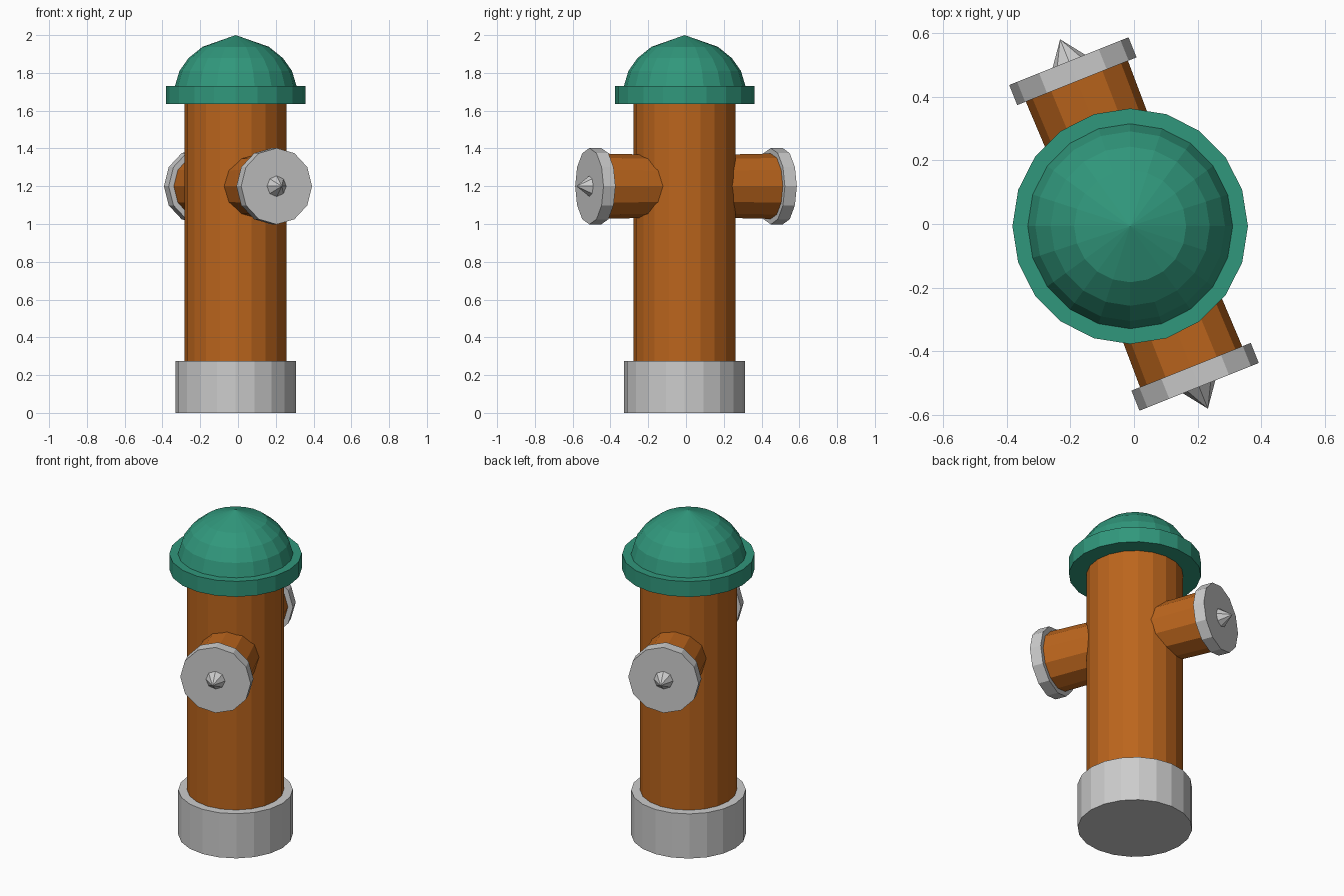
import bpy, bmesh, math
from mathutils import Matrix, Vector

if "Cube" in bpy.data.objects:
    bpy.data.objects.remove(bpy.data.objects["Cube"])


def material(name, color):
    m = bpy.data.materials.new(name)
    m.diffuse_color = color
    m.use_nodes = True
    m.node_tree.nodes["Principled BSDF"].inputs["Base Color"].default_value = m.diffuse_color
    return m


ORANGE = material("orange_paint", (0.50, 0.13, 0.012, 1))
GREEN = material("green_paint", (0.03, 0.31, 0.20, 1))


def lathe(name, profile, sides, matrix, mat=None):
    """Revolve (radius, height) points around local z; radius 0 makes a tip."""
    bm = bmesh.new()
    rings = []
    for r, h in profile:
        if r == 0:
            rings.append([bm.verts.new((0, 0, h))])
        else:
            rings.append([bm.verts.new((r * math.cos(2 * math.pi * i / sides),
                                        r * math.sin(2 * math.pi * i / sides), h))
                          for i in range(sides)])
    for a, b in zip(rings, rings[1:]):
        for i in range(sides):
            j = (i + 1) % sides
            if len(b) == 1:
                bm.faces.new((a[i], a[j], b[0]))
            else:
                bm.faces.new((a[i], a[j], b[j], b[i]))
    for ring in (rings[0], rings[-1]):
        if len(ring) > 1:
            bm.faces.new(ring)
    bmesh.ops.recalc_face_normals(bm, faces=bm.faces)
    mesh = bpy.data.meshes.new(name)
    bm.to_mesh(mesh)
    bm.free()
    mesh.transform(matrix)
    if mat:
        mesh.materials.append(mat)
    obj = bpy.data.objects.new(name, mesh)
    bpy.context.collection.objects.link(obj)
    return obj


# Upright parts
axis = Matrix.Translation((-0.012, -0.007, 0))
lathe("base", [(0.32, 0), (0.32, 0.275)], 20, axis)
lathe("barrel", [(0.27, 0.275), (0.27, 1.635)], 20, axis, ORANGE)
lathe("bonnet_flange", [(0.37, 1.635), (0.37, 1.73)], 20, axis, GREEN)
lathe("bonnet_dome", [(0.322, 1.73), (0.298, 1.81), (0.25, 1.878),
                      (0.176, 1.938), (0, 2.0)], 20, axis, GREEN)

# Two opposite outlets, each a pipe, a cap and a pointed nut
for side, sign in (("front", 1), ("back", -1)):
    a = math.radians(21.8)
    out = Vector((math.sin(a), -math.cos(a), 0)) * sign
    up = Vector((0, 0, 1))
    m = Matrix((up, out.cross(up), out)).transposed().to_4x4()
    m.translation = (0, 0, 1.2)
    lathe(side + "_outlet_pipe", [(0.165, 0.1), (0.173, 0.49)], 12, m, ORANGE)
    lathe(side + "_outlet_cap", [(0.202, 0.483), (0.202, 0.551)], 12, m)
    lathe(side + "_cap_nut", [(0.055, 0.551), (0, 0.625)], 8, m)
